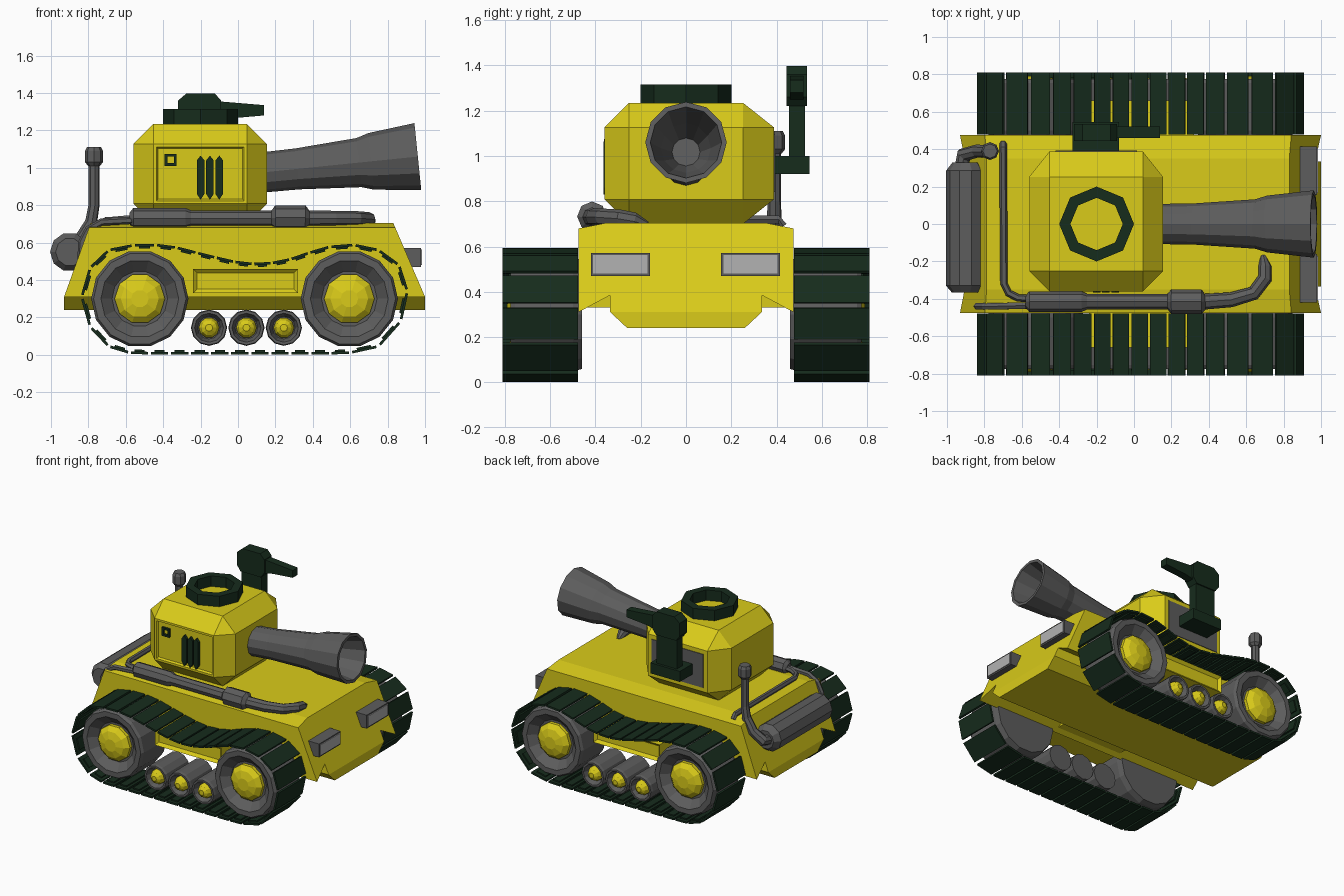
import bpy, bmesh, math
from mathutils import Vector, Matrix, Quaternion

if "Cube" in bpy.data.objects:
    bpy.data.objects.remove(bpy.data.objects["Cube"])


def material(name, rgb):
    m = bpy.data.materials.new(name)
    m.diffuse_color = (*rgb, 1)
    m.use_nodes = True
    m.node_tree.nodes["Principled BSDF"].inputs["Base Color"].default_value = m.diffuse_color
    return m


YELLOW = material("yellow_paint", (0.70, 0.60, 0.01))
GREEN = material("dark_green", (0.008, 0.025, 0.012))
GREY = material("grey_metal", (0.11, 0.11, 0.11))
LENS = material("lens", (0.45, 0.45, 0.45))


def finish(bm, name, mat):
    bmesh.ops.recalc_face_normals(bm, faces=bm.faces)
    me = bpy.data.meshes.new(name)
    bm.to_mesh(me)
    bm.free()
    me.materials.append(mat)
    ob = bpy.data.objects.new(name, me)
    bpy.context.collection.objects.link(ob)
    return ob


def add_box(bm, lo, hi, rot=Matrix()):
    lo, hi = Vector(lo), Vector(hi)
    mat = Matrix.Translation((lo + hi) / 2) @ rot @ Matrix.Diagonal((*(hi - lo), 1))
    return bmesh.ops.create_cube(bm, size=1, matrix=mat)


def box(name, lo, hi, mat, bevel=0):
    bm = bmesh.new()
    add_box(bm, lo, hi)
    if bevel:
        bmesh.ops.bevel(bm, geom=bm.edges[:], offset=bevel, segments=1, affect='EDGES')
    return finish(bm, name, mat)


def prism(name, pts, y0, y1, mat):
    """Extrude an (x, z) outline along y."""
    bm = bmesh.new()
    f = bm.faces.new([bm.verts.new((x, y0, z)) for x, z in pts])
    new = bmesh.ops.extrude_face_region(bm, geom=[f])["geom"]
    bmesh.ops.translate(bm, verts=[v for v in new if isinstance(v, bmesh.types.BMVert)],
                        vec=(0, y1 - y0, 0))
    return finish(bm, name, mat)


def skin(name, rings, sides, mat, closed=False):
    """Join circular rings given as (centre, rotation, radius)."""
    bm = bmesh.new()
    loops = []
    for c, q, r in rings:
        loops.append([bm.verts.new(c + q @ Vector((r * math.cos(a), r * math.sin(a), 0)))
                      for a in (2 * math.pi * i / sides for i in range(sides))])
    pairs = list(zip(loops, loops[1:]))
    if closed:
        pairs.append((loops[-1], loops[0]))
    else:
        bm.faces.new(loops[0])
        bm.faces.new(loops[-1])
    for a, b in pairs:
        for i in range(sides):
            j = (i + 1) % sides
            bm.faces.new((a[i], a[j], b[j], b[i]))
    return finish(bm, name, mat)


def lathe(name, origin, axis, profile, sides, mat, closed=False):
    o, a = Vector(origin), Vector(axis).normalized()
    q = Vector((0, 0, 1)).rotation_difference(a)
    return skin(name, [(o + a * d, q, r) for d, r in profile], sides, mat, closed)


def pipe(name, pts, sides, mat):
    """Sweep along (x, y, z, radius) points."""
    p = [Vector(v[:3]) for v in pts]
    rings, q, last = [], Quaternion(), Vector((0, 0, 1))
    for i, v in enumerate(pts):
        t = (p[min(i + 1, len(p) - 1)] - p[max(i - 1, 0)]).normalized()
        q = last.rotation_difference(t) @ q
        last = t
        rings.append((p[i], q, v[3]))
    return skin(name, rings, sides, mat)


# Hull: cross-section with side fenders, sloped nose and tail
half = [(0.35, 0.705), (0.475, 0.68), (0.475, 0.31), (0.335, 0.385), (0.335, 0.31), (0.26, 0.24)]
section = half + [(-y, z) for y, z in reversed(half)]
bm = bmesh.new()
ends = []
for x0, slope in ((1.0, -0.43), (-0.93, 0.36)):
    vs = [bm.verts.new((x0 + slope * max(0, z - 0.31), y, z)) for y, z in section]
    bm.faces.new(vs[0:5] + vs[7:12])
    bm.faces.new(vs[4:8])
    ends.append(vs)
for i in range(12):
    j = (i + 1) % 12
    bm.faces.new((ends[0][i], ends[0][j], ends[1][j], ends[1][i]))
finish(bm, "hull", YELLOW)

# Headlights
for y in (-0.29, 0.285):
    box("headlight", (0.86, y - 0.13, 0.47), (0.978, y + 0.13, 0.572), GREY)
    box("headlight_lens", (0.97, y - 0.12, 0.48), (0.984, y + 0.12, 0.562), LENS)

# Turret: chamfered block with a bulged far side and a recessed near panel
turret = box("turret", (-0.56, -0.36, 0.70), (0.155, 0.36, 1.235), YELLOW, 0.108)
bm = bmesh.new()
bm.from_mesh(turret.data)
for v in bm.verts:
    if v.co.y > 0.355:
        v.co.y = 0.388
near = [f for f in bm.faces if f.normal.y < -0.99]
bmesh.ops.inset_individual(bm, faces=near, thickness=0.022, depth=0)
bmesh.ops.inset_individual(bm, faces=near, thickness=0.012, depth=-0.015)
bm.to_mesh(turret.data)
bm.free()
box("turret_side_plate", (-0.42, 0.38, 0.84), (0.015, 0.393, 1.095), GREY)

# Turret vents and small square port
for x in (-0.2, -0.15, -0.1):
    prism("vent", [(x - 0.02, 0.86), (x, 0.83), (x + 0.02, 0.86),
                   (x + 0.02, 1.04), (x, 1.065), (x - 0.02, 1.04)], -0.365, -0.33, GREEN)
bm = bmesh.new()
for lo, hi in (((-0.392, 1.01), (-0.377, 1.075)), ((-0.343, 1.01), (-0.328, 1.075)),
               ((-0.377, 1.01), (-0.343, 1.025)), ((-0.377, 1.06), (-0.343, 1.075))):
    add_box(bm, (lo[0], -0.362, lo[1]), (hi[0], -0.335, hi[1]))
finish(bm, "square_port", GREEN)

# Hatch ring
lathe("hatch_ring", (-0.2, 0, 1.23), (0, 0, 1),
      [(0, 0.2), (0.085, 0.2), (0.085, 0.14), (0, 0.14)], 8, GREEN, closed=True)

# Main gun with flared muzzle and tapering bore
lathe("main_gun", (0.1, 0, 0.972), (1, 0, 0.102),
      [(0, 0.107), (0.22, 0.11), (0.55, 0.132), (0.615, 0.152), (0.866, 0.18),
       (0.866, 0.158), (0.62, 0.11), (0.45, 0.062)], 12, GREY)

# Side-mounted machine gun
box("gun_bracket", (-0.33, 0.36, 0.92), (-0.08, 0.545, 1.0), GREEN)
prism("gun_post", [(-0.29, 1.0), (-0.12, 1.0), (-0.12, 1.28), (-0.29, 1.28)], 0.455, 0.525, GREEN)
prism("gun_body", [(-0.29, 1.22), (-0.12, 1.22), (-0.09, 1.26), (-0.09, 1.36), (-0.125, 1.398),
                   (-0.275, 1.398), (-0.32, 1.36), (-0.32, 1.26)], 0.445, 0.535, GREEN)
prism("gun_barrel", [(-0.1, 1.25), (-0.03, 1.265), (0.14, 1.28), (0.14, 1.335), (-0.1, 1.355)],
      0.46, 0.52, GREEN)

# Rear drum and exhaust stack
lathe("rear_drum", (-0.9, -0.365, 0.55), (0, 1, 0),
      [(0, 0.075), (0.035, 0.105), (0.65, 0.105), (0.695, 0.07)], 10, GREY)
pipe("exhaust_stack", [(-0.92, 0.3, 0.55, 0.04), (-0.91, 0.37, 0.56, 0.04), (-0.84, 0.39, 0.62, 0.035),
                       (-0.785, 0.39, 0.71, 0.033), (-0.77, 0.39, 0.8, 0.03), (-0.77, 0.39, 1.02, 0.03)],
     8, GREY)
lathe("exhaust_cap", (-0.77, 0.39, 1.01), (0, 0, 1),
      [(0, 0.032), (0.02, 0.048), (0.08, 0.048), (0.1, 0.038)], 8, GREY)

# Pipework over the deck
pipe("side_exhaust", [(-0.58, -0.415, 0.73, 0.03), (-0.56, -0.415, 0.73, 0.055), (-0.28, -0.415, 0.73, 0.055),
                      (-0.25, -0.415, 0.73, 0.042), (0.18, -0.415, 0.73, 0.042), (0.2, -0.415, 0.733, 0.066),
                      (0.36, -0.415, 0.733, 0.066), (0.38, -0.415, 0.73, 0.042), (0.52, -0.405, 0.73, 0.04),
                      (0.64, -0.37, 0.73, 0.038), (0.7, -0.29, 0.725, 0.038), (0.7, -0.23, 0.715, 0.036),
                      (0.69, -0.17, 0.695, 0.015)], 8, GREY)
pipe("feed_pipe", [(-0.84, -0.44, 0.48, 0.02), (-0.835, -0.44, 0.6, 0.02), (-0.8, -0.44, 0.67, 0.02),
                   (-0.73, -0.44, 0.71, 0.02), (-0.55, -0.435, 0.72, 0.02)], 6, GREY)
pipe("cross_pipe", [(-0.7, 0.43, 0.69, 0.02), (-0.7, 0.41, 0.72, 0.02), (-0.695, -0.32, 0.72, 0.02),
                    (-0.67, -0.37, 0.72, 0.02), (-0.62, -0.395, 0.725, 0.02), (-0.55, -0.4, 0.73, 0.02)],
     6, GREY)

# Running gear on both sides
joints = [(0.60, 0.012), (0.75, 0.045), (0.87, 0.18), (0.905, 0.34), (0.86, 0.48), (0.75, 0.56),
          (0.62, 0.587), (0.49, 0.577), (0.38, 0.545), (0.28, 0.51), (0.18, 0.49), (0.08, 0.485),
          (-0.02, 0.497), (-0.12, 0.52), (-0.22, 0.545), (-0.33, 0.573), (-0.44, 0.587),
          (-0.56, 0.585), (-0.69, 0.56), (-0.79, 0.465), (-0.835, 0.31), (-0.79, 0.15),
          (-0.69, 0.045), (-0.58, 0.012)]
joints += [(-0.58 + 1.18 * i / 11, 0.009) for i in range(1, 11)]
for s, side in ((-1, "near"), (1, "far")):
    # Track plates, each with a smaller inner cleat
    bm = bmesh.new()
    for (ax, az), (bx, bz) in zip(joints, joints[1:] + joints[:1]):
        d = Vector((bx - ax, 0, bz - az))
        mid = Vector(((ax + bx) / 2, s * 0.644, (az + bz) / 2))
        inward = Vector((-d.z, 0, d.x)).normalized()
        rot = Matrix.Rotation(-math.atan2(d.z, d.x), 4, 'Y')
        for off, length, thick, width in ((0, 0.86, 0.014, 0.332), (0.011, 0.5, 0.012, 0.28)):
            c = mid + inward * off
            h = Vector((d.length * length, width, thick)) / 2
            add_box(bm, c - h, c + h, rot)
    finish(bm, side + "_track", GREEN)
    # Large dished wheels and small road wheels with domed hubs
    wheels = [(-0.525, 0.3, 0.26), (0.595, 0.3, 0.26),
              (-0.155, 0.145, 0.097), (0.045, 0.145, 0.097), (0.245, 0.145, 0.097)]
    for x, z, r in wheels:
        big = r > 0.2
        hub = 0.135 if big else 0.055
        lathe(side + "_wheel", (x, 0, z), (0, s, 0),
              [(0.46 if big else 0.5, r * 0.95), (0.5, r), (0.755, r), (0.775, r * 0.95),
               (0.775, r * 0.8), (0.72, hub * 1.1)], 14 if big else 12, GREY)
        lathe(side + "_hub", (x, 0, z), (0, s, 0),
              [(0.70, hub), (0.745, hub), (0.775, hub * 0.75), (0.79, hub * 0.35)], 10, YELLOW)
    # Suspension box between the wheels
    bm = bmesh.new()
    add_box(bm, (-0.24, min(s * 0.3, s * 0.66), 0.33), (0.32, max(s * 0.3, s * 0.66), 0.46))
    bm.normal_update()
    face = [f for f in bm.faces if f.normal.y * s > 0.9]
    bmesh.ops.inset_individual(bm, faces=face, thickness=0.03, depth=-0.02)
    finish(bm, side + "_suspension_box", YELLOW)
